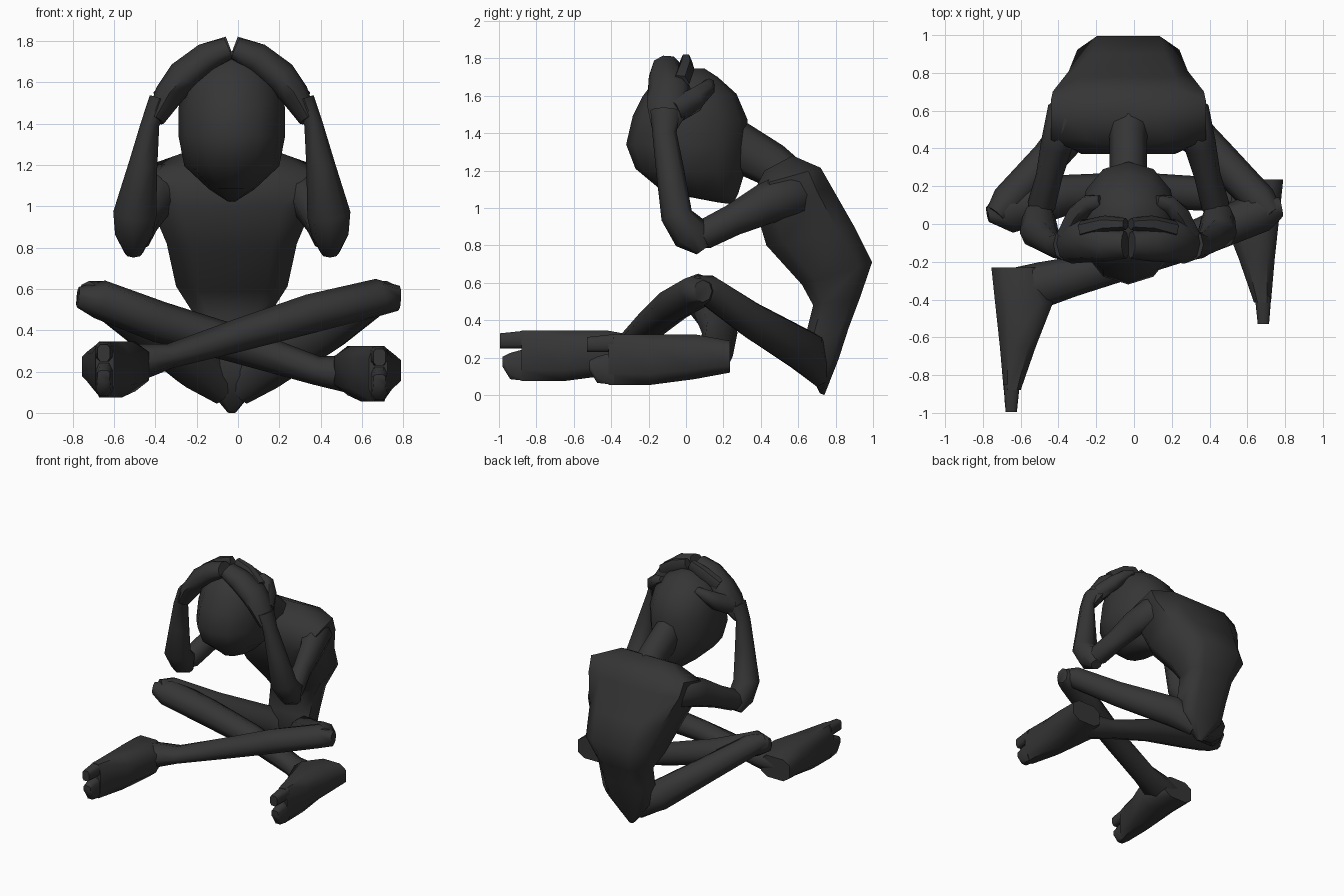
import bpy, bmesh, math
from mathutils import Vector as V

CX = -0.03  # body centre line
dark = bpy.data.materials.new("charcoal")
dark.diffuse_color = (0.036, 0.036, 0.036, 1)


def loft(name, rings, n=8, p=1.0, flat=False):
    """Skin closed sections; ring = (centre, half-axis u, half-axis v)."""
    bm = bmesh.new()
    off = math.pi / n if flat else 0
    k = math.cos(off) ** p
    rows = []
    for c, u, v in rings:
        row = []
        for i in range(n):
            a = 2 * math.pi * i / n + off
            x = math.copysign(abs(math.cos(a)) ** p, math.cos(a)) / k
            y = math.copysign(abs(math.sin(a)) ** p, math.sin(a)) / k
            row.append(bm.verts.new(V(c) + V(u) * x + V(v) * y))
        rows.append(row)
    for r, s in zip(rows, rows[1:]):
        for i in range(n):
            j = (i + 1) % n
            bm.faces.new((r[i], r[j], s[j], s[i]))
    bm.faces.new(rows[0])
    bm.faces.new(rows[-1])
    bmesh.ops.recalc_face_normals(bm, faces=bm.faces)
    me = bpy.data.meshes.new(name)
    bm.to_mesh(me)
    bm.free()
    me.materials.append(dark)
    ob = bpy.data.objects.new(name, me)
    bpy.context.collection.objects.link(ob)
    bpy.ops.object.select_all(action='DESELECT')
    bpy.context.view_layer.objects.active = ob
    ob.select_set(True)
    bpy.ops.object.shade_smooth_by_angle(angle=math.radians(60))
    return ob


def limb(name, pts, ref, n=8):
    """Loft along a path; point = (x, y, z, half size along ref, other half size)."""
    cs = [V(q[:3]) for q in pts]
    rings = []
    for i, q in enumerate(pts):
        t = (cs[min(i + 1, len(cs) - 1)] - cs[max(i - 1, 0)]).normalized()
        u = V(ref) - t * t.dot(V(ref))
        u.normalize()
        rings.append((cs[i], u * q[3], t.cross(u) * q[4]))
    return loft(name, rings, n)


def sections(data):
    """Sections facing sideways: (front y, front z, back y, back z, half width)."""
    return [((CX, (a + c) / 2, (b + d) / 2), (w, 0, 0), (0, (c - a) / 2, (d - b) / 2))
            for a, b, c, d, w in data]


# Hunched torso and pelvis
loft("torso", sections([
    (.715, .01, .74, .00, .02), (.63, .18, .815, .19, .17), (.645, .34, .87, .36, .18),
    (.68, .48, .93, .52, .19), (.62, .59, .995, .71, .27), (.43, .80, .90, .90, .315),
    (.37, 1.0, .78, 1.11, .40), (.38, 1.12, .72, 1.215, .41), (.42, 1.2, .57, 1.28, .22)]),
    n=8, p=.55, flat=True)

# Neck
limb("neck", [(CX, .60, 1.09, .13, .13), (CX, .45, 1.235, .12, .10), (CX, .2, 1.37, .14, .10)],
     (0, 0, 1))

# Bowed head
loft("head", sections([
    (.17, 1.03, .25, 1.02, .02), (-.12, 1.085, .28, 1.08, .11), (-.27, 1.21, .31, 1.18, .23),
    (-.32, 1.34, .325, 1.33, .257), (-.285, 1.49, .33, 1.47, .257), (-.23, 1.6, .27, 1.61, .23),
    (-.17, 1.68, .17, 1.70, .17), (-.05, 1.75, .1, 1.745, .05)]), n=12, p=.95)

for s, side in ((-1, "left"), (1, "right")):
    def m(pts):
        return [(CX + s * q[0],) + tuple(q[1:]) for q in pts]

    # Arms: shoulder to elbow, then up to the wrist
    limb("upper_arm_" + side, m([
        (.22, .66, 1.05, .08, .10), (.32, .56, 1.075, .13, .125), (.38, .42, 1.02, .11, .085),
        (.42, .25, .935, .085, .07), (.46, .10, .86, .08, .075), (.475, .02, .84, .05, .05)]),
        (0, 0, 1))
    limb("forearm_" + side, m([
        (.475, .09, .775, .04, .045), (.475, .03, .86, .105, .09), (.47, -.05, .96, .085, .105),
        (.43, -.085, 1.2, .075, .07), (.395, -.115, 1.4, .065, .045), (.35, -.11, 1.52, .08, .05)]),
        (0, 1, 0))

    # Hands clasped over the crown, pressed against the forehead
    limb("palm_" + side, m([
        (.37, -.12, 1.42, .065, .045), (.305, -.095, 1.54, .115, .07),
        (.235, -.09, 1.63, .115, .08), (.12, -.11, 1.72, .09, .075),
        (.015, -.11, 1.765, .075, .055)]), (-s * .25, 1, .35))
    limb("finger_" + side, m([
        (.24, -.03, 1.67, .05, .05), (.12, .00, 1.745, .045, .055), (.015, 0, 1.785, .032, .045)]),
        (0, 1, 0), 6)
    limb("thumb_" + side, m([
        (.33, -.06, 1.52, .07, .055), (.27, .05, 1.58, .065, .06),
        (.21, .11, 1.64, .045, .05), (.15, .125, 1.67, .025, .03)]), (0, 0, 1), 6)

    # Thighs from hip to knee
    limb("thigh_" + side, [
        (CX + s * .03, .725, .12, .09, .06), (CX + s * .18, .64, .23, .12, .115),
        (s * .45, .35, .40, .10, .095), (s * .67, .12, .56, .085, .09),
        (s * .73, .05, .58, .06, .06)], (0, 0, 1))

    # Feet lying on their sides, with split toes
    dy, dz, x0 = (0, 0, 0) if s < 0 else (.465, -.02, .035)

    def foot(data):
        return [((x0 + s * (o + i) / 2, y + dy, (a + b) / 2 + dz), ((o - i) / 2, 0, 0),
                 (0, 0, (b - a) / 2)) for y, o, i, a, b in data]
    loft("foot_" + side, foot([
        (-.23, .755, .50, .14, .31), (-.42, .735, .43, .105, .345), (-.65, .71, .52, .075, .345),
        (-.88, .69, .60, .075, .345)]), p=.65, flat=True)
    loft("upper_toe_" + side, foot([
        (-.85, .69, .605, .25, .345), (-.995, .68, .62, .25, .33)]), p=.6, flat=True)
    loft("lower_toes_" + side, foot([
        (-.85, .69, .605, .075, .25), (-.94, .685, .615, .085, .225),
        (-.98, .68, .62, .15, .205)]), p=.6, flat=True)

# Crossed shins: right knee to left foot in front, left knee to right foot behind
limb("front_shin", [
    (.78, .09, .555, .06, .05), (.68, .07, .56, .09, .11), (.35, -.07, .48, .095, .10),
    (0, -.19, .375, .08, .09), (-.33, -.28, .275, .06, .105), (-.48, -.32, .245, .09, .12),
    (-.62, -.34, .23, .09, .11)], (0, 0, 1))
limb("rear_shin", [
    (-.775, .05, .56, .05, .04), (-.67, .07, .55, .095, .12), (-.38, .15, .44, .10, .11),
    (0, .18, .33, .09, .095), (.38, .16, .205, .07, .09), (.52, .12, .19, .09, .11),
    (.66, .11, .19, .09, .11)], (0, 0, 1))
